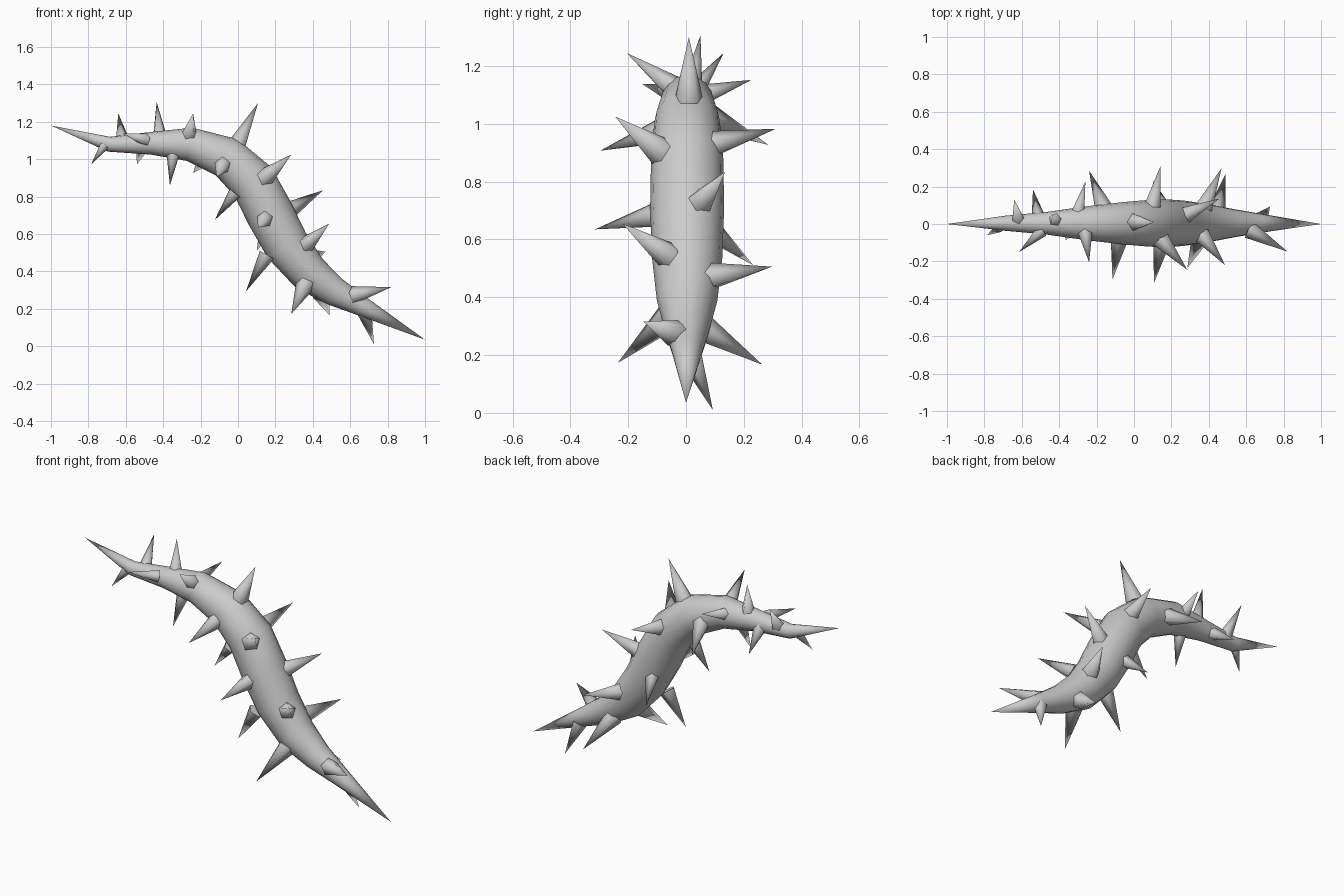
import bpy, bmesh, math
from mathutils import Vector

cube = bpy.data.objects.get("Cube")
if cube:
    bpy.data.objects.remove(cube, do_unlink=True)

grey = bpy.data.materials.new("plain grey")
grey.use_nodes = True
grey.diffuse_color = (0.6, 0.6, 0.6, 1)
grey.node_tree.nodes["Principled BSDF"].inputs["Base Color"].default_value = (0.6, 0.6, 0.6, 1)


def finish(name, bm, angle):
    """Turn a bmesh into a smooth shaded grey object."""
    bmesh.ops.recalc_face_normals(bm, faces=bm.faces)
    mesh = bpy.data.meshes.new(name)
    bm.to_mesh(mesh)
    bm.free()
    obj = bpy.data.objects.new(name, mesh)
    bpy.context.collection.objects.link(obj)
    mesh.materials.append(grey)
    bpy.ops.object.select_all(action="DESELECT")
    obj.select_set(True)
    bpy.context.view_layer.objects.active = obj
    bpy.ops.object.shade_smooth_by_angle(angle=math.radians(angle))


# Stem: rings lofted along a bent path (x, z, radius), closed by a point at each end
path = [(-0.69, 1.08, .04), (-0.47, 1.085, .06), (-0.26, 1.08, .09), (-0.06, 1.01, .113),
        (0.08, 0.88, .125), (0.17, 0.71, .128), (0.26, 0.54, .122), (0.38, 0.39, .105),
        (0.52, 0.29, .078), (0.67, 0.21, .052)]
tips = Vector((-1, 0, 1.18)), Vector((1, 0, .035))
SIDES = 16
centres = [Vector((x, .004, z)) for x, z, r in path]
line = [tips[0], *centres, tips[1]]
bm = bmesh.new()
rings = []
for i, (centre, point) in enumerate(zip(centres, path)):
    along = (line[i + 1] - line[i]).normalized() + (line[i + 2] - line[i + 1]).normalized()
    side = Vector((0, 1, 0))
    up = along.normalized().cross(side)
    turns = [math.tau * k / SIDES for k in range(SIDES)]
    rings.append([bm.verts.new(centre + point[2] * (side * math.cos(a) + up * math.sin(a)))
                  for a in turns])
ends = [bm.verts.new(t) for t in tips]
for k in range(SIDES):
    n = (k + 1) % SIDES
    for a, b in zip(rings, rings[1:]):
        bm.faces.new((a[k], a[n], b[n], b[k]))
    bm.faces.new((ends[0], rings[0][k], rings[0][n]))
    bm.faces.new((ends[1], rings[-1][k], rings[-1][n]))
finish("stem", bm, 60)

# Thorns: base on the stem, then the tip
thorns = [
    ((-.62, .03, 1.11), (-.64, .13, 1.245)),
    ((-.42, .02, 1.13), (-.435, .05, 1.305)),
    ((-.26, -.05, 1.13), (-.24, -.205, 1.245)),
    ((.01, .01, 1.1), (.107, .01, 1.3)),
    ((.14, -.08, .9), (.285, -.245, 1.025)),
    ((.28, .05, .73), (.455, .135, .834)),
    ((.37, -.07, .55), (.487, -.22, .655)),
    ((.63, -.04, .275), (.82, -.147, .316)),
    ((.68, .03, .17), (.727, .093, .01)),
    ((.44, .06, .29), (.488, .264, .167)),
    ((.36, -.06, .33), (.285, -.236, .173)),
    ((.15, -.05, .475), (.043, -.06, .294)),
    ((-.02, -.05, .81), (-.125, -.04, .674)),
    ((.145, -.11, .68), (.107, -.315, .635)),
    ((-.08, -.09, .97), (-.115, -.297, .907)),
    ((-.347, -.03, 1.01), (-.364, -.087, .86)),
    ((-.72, -.02, 1.065), (-.785, -.06, .973)),
    ((-.51, .03, 1.07), (-.54, .185, .973)),
    ((-.5, -.045, 1.105), (-.615, -.15, 1.137)),
    ((-.16, .08, 1.02), (-.24, .285, .927)),
    ((-.3, .06, 1.1), (-.26, .226, 1.152)),
    ((.1, .1, .93), (.142, .311, .983)),
    ((.37, .08, .47), (.468, .298, .506)),
    ((.15, .1, .62), (.1, .232, .511)),
]
for i, (base, tip) in enumerate(thorns):
    base, tip = Vector(base), Vector(tip)
    length = (tip - base).length * 1.06
    aim = (tip - base).normalized()
    bm = bmesh.new()
    bmesh.ops.create_cone(bm, cap_ends=True, segments=5, radius1=.21 * length, radius2=0, depth=length)
    bmesh.ops.remove_doubles(bm, verts=bm.verts, dist=1e-5)
    turn = aim.to_track_quat("Z", "Y").to_matrix().to_4x4()
    bmesh.ops.transform(bm, matrix=turn, verts=bm.verts)
    bmesh.ops.translate(bm, vec=tip - aim * length / 2, verts=bm.verts)
    finish(f"thorn_{i + 1}", bm, 80)
